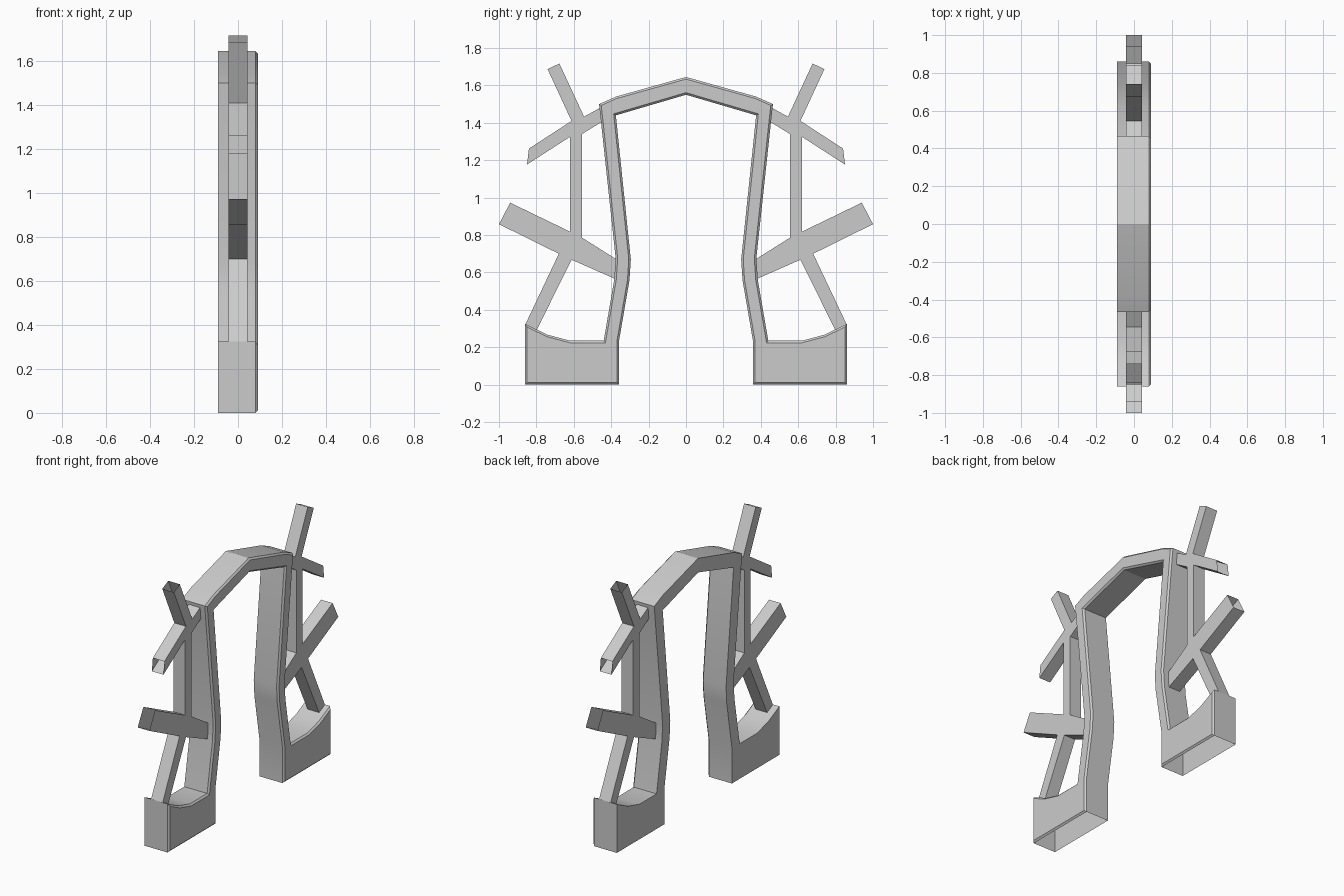
import bpy, bmesh
from mathutils import Vector

if "Cube" in bpy.data.objects:
    bpy.data.objects.remove(bpy.data.objects["Cube"])


def prism(name, outline, half, open_edges=(), chamfer=0.0):
    """Extrude a (y, z) outline along x; side walls in open_edges are left open."""
    bm = bmesh.new()
    n = len(outline)
    back = [bm.verts.new((-half, y, z)) for y, z in outline]
    front = [bm.verts.new((half, y, z)) for y, z in outline]
    bm.faces.new(back[::-1])
    cap = bm.faces.new(front)
    walls = [bm.faces.new((back[i], back[(i + 1) % n], front[(i + 1) % n], front[i]))
             for i in range(n)]
    bmesh.ops.recalc_face_normals(bm, faces=bm.faces[:])
    if chamfer:
        bmesh.ops.bevel(bm, geom=list(cap.edges), offset=chamfer, segments=1,
                        profile=0.5, affect='EDGES')
        # feet are open underneath
        gone = [f for f in bm.faces
                if f.normal.z < -0.95 and f.calc_center_median().z < 0.01]
    else:
        gone = [walls[i] for i in open_edges]
    bmesh.ops.delete(bm, geom=gone, context='FACES')
    me = bpy.data.meshes.new(name)
    bm.to_mesh(me)
    bm.free()
    ob = bpy.data.objects.new(name, me)
    bpy.context.collection.objects.link(ob)
    bpy.ops.object.select_all(action='DESELECT')
    ob.select_set(True)
    bpy.context.view_layer.objects.active = ob
    bpy.ops.object.shade_smooth_by_angle(angle=0.5)
    return ob


# Arch frame: outer edge then inner edge of the +y half, mirrored to the other side
outer = [(0.375, 1.54), (0.465, 1.50), (0.455, 1.41), (0.376, 0.675), (0.384, 0.56),
         (0.44, 0.235), (0.62, 0.235), (0.74, 0.267), (0.86, 0.325), (0.86, 0)]
inner = [(0.357, 0), (0.357, 0.24), (0.302, 0.56), (0.295, 0.67), (0.375, 1.44)]
half_side = outer + inner
other_side = [(-y, z) for y, z in reversed(half_side)]
prism("arch_frame", [(0, 1.645)] + half_side + [(0, 1.55)] + other_side, 0.09,
      chamfer=0.011)

# Hollow branches with open ends, one piece per side
branch = [(0.378, 0.674), (0.556, 0.786), (0.556, 1.34), (0.45, 1.405), (0.45, 1.485),
          (0.545, 1.433), (0.677, 1.717), (0.74, 1.687), (0.612, 1.41), (0.84, 1.262),
          (0.85, 1.177), (0.62, 1.325), (0.62, 0.818), (0.94, 0.973), (1.0, 0.858),
          (0.68, 0.70), (0.86, 0.32), (0.797, 0.294), (0.612, 0.668), (0.378, 0.565)]
ends = (3, 6, 9, 13, 16, 19)
for side, s in (("right", 1), ("left", -1)):
    prism("branches_" + side, [(s * y, z) for y, z in branch], 0.043, ends)
